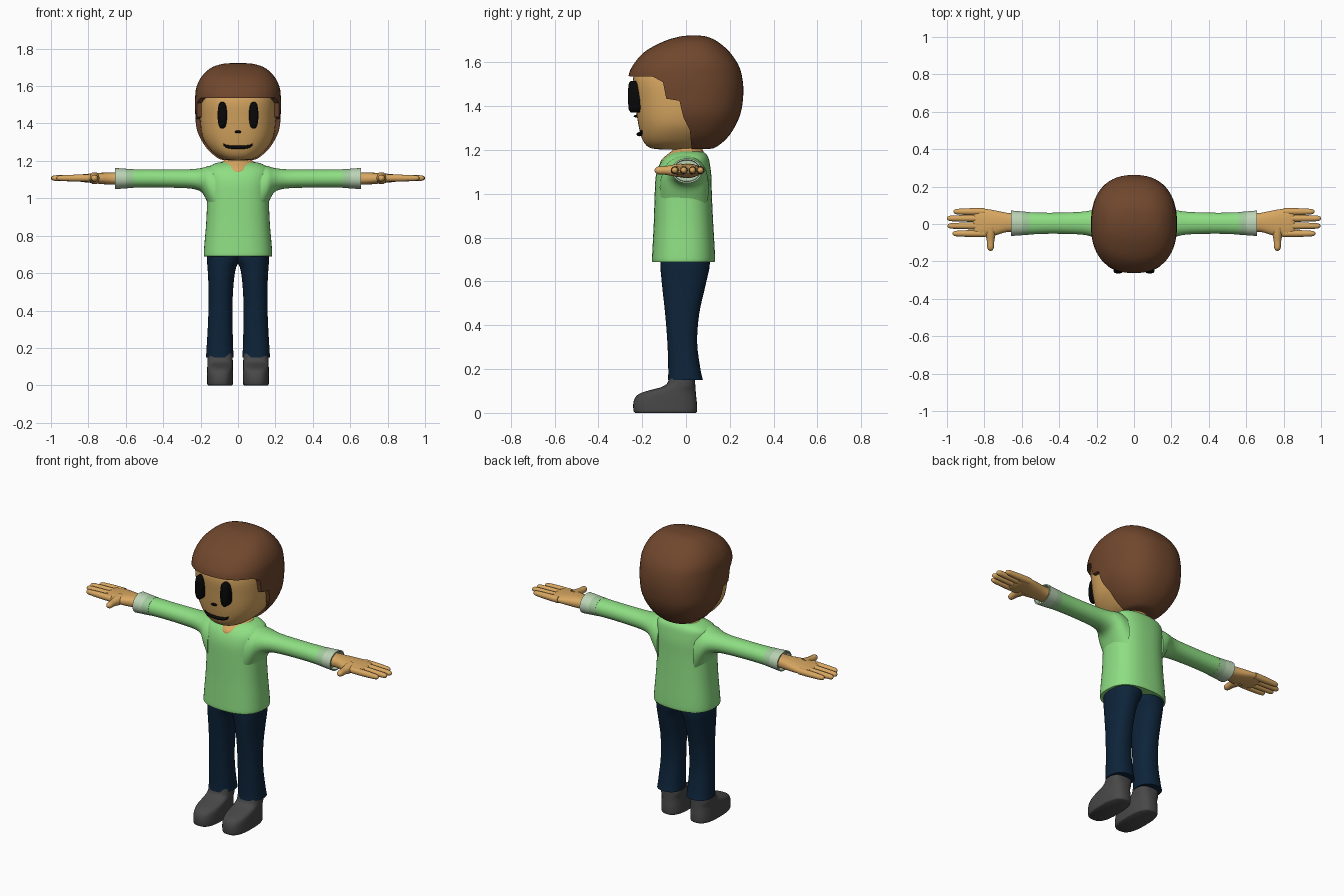
import bpy, bmesh, math


def material(name, r, g, b):
    m = bpy.data.materials.new(name)
    lin = [(c / 255 / 12.92 if c < 11 else ((c / 255 + .055) / 1.055) ** 2.4) for c in (r, g, b)]
    m.diffuse_color = (*lin, 1)
    return m


SKIN = material("skin tan", 216, 167, 97)
HAIR = material("hair brown", 112, 71, 45)
GREEN = material("sweater green", 142, 222, 131)
BAND = material("cuff band", 160, 203, 155)
CUFF = material("cuff pale", 188, 212, 182)
NAVY = material("trouser navy", 13, 36, 58)
GREY = material("shoe grey", 72, 72, 73)
BLACK = material("black", 8, 8, 8)


def spline(rows, steps):
    """Catmull-Rom interpolation between ring rows."""
    out = []
    for i in range(len(rows) - 1):
        p = [rows[max(i - 1, 0)], rows[i], rows[i + 1], rows[min(i + 2, len(rows) - 1)]]
        for s in range(steps):
            t = s / steps
            out.append([.5 * (2 * b + (c - a) * t + (2 * a - 5 * b + 4 * c - d) * t * t
                              + (3 * b - a - 3 * c + d) * t ** 3) for a, b, c, d in zip(*p)])
    return out + [list(rows[-1])]


def loft(name, axis, rings, mat, e=2.3, n=32, steps=4, mirror=False):
    """Rings (t, u0, u1, v0, v1) of superellipses along an axis, capped."""
    bm = bmesh.new()
    loops = []
    for t, u0, u1, v0, v1 in (spline(rings, steps) if steps > 1 else rings):
        loop = []
        for k in range(n):
            a = 2 * math.pi * k / n
            c, s = math.cos(a), math.sin(a)
            u = (u0 + u1) / 2 + (u1 - u0) / 2 * math.copysign(abs(c) ** (2 / e), c)
            v = (v0 + v1) / 2 + (v1 - v0) / 2 * math.copysign(abs(s) ** (2 / e), s)
            loop.append(bm.verts.new({'x': (t, u, v), 'y': (u, t, v), 'z': (u, v, t)}[axis]))
        loops.append(loop)
    for a, b in zip(loops, loops[1:]):
        for k in range(n):
            bm.faces.new((a[k], a[k - 1], b[k - 1], b[k]))
    bm.faces.new(loops[0])
    bm.faces.new(loops[-1])
    bmesh.ops.recalc_face_normals(bm, faces=bm.faces)
    return finish(name, bm, mat, mirror)


def finish(name, bm, mat, mirror=False):
    me = bpy.data.meshes.new(name)
    bm.to_mesh(me)
    bm.free()
    me.materials.append(mat)
    ob = bpy.data.objects.new(name, me)
    bpy.context.collection.objects.link(ob)
    smooth(ob)
    if mirror:
        ob.modifiers.new("mirror", 'MIRROR').use_mirror_merge = False
    return ob


def smooth(ob):
    bpy.ops.object.select_all(action='DESELECT')
    ob.select_set(True)
    bpy.context.view_layer.objects.active = ob
    bpy.ops.object.shade_smooth_by_angle(angle=math.radians(45))


def zring(z, w, y0, y1):
    return (z, -w, w, y0, y1)


# Head
loft("head", 'z', [zring(*r) for r in [
    (1.203, .05, -.12, .06), (1.213, .09, -.17, .09), (1.25, .14, -.2, .12),
    (1.32, .187, -.218, .18), (1.42, .203, -.232, .21), (1.54, .2, -.24, .21),
    (1.62, .16, -.18, .17), (1.67, .09, -.08, .1)]], SKIN, 2.4, 48)

# Hair: full cap with the face opening cut away sideways
hair = loft("hair", 'z', [zring(*r) for r in [
    (1.205, .08, -.1, .1), (1.215, .11, -.15, .14), (1.27, .17, -.2, .2),
    (1.36, .218, -.245, .247), (1.46, .229, -.26, .262), (1.54, .229, -.262, .255),
    (1.595, .222, -.237, .236), (1.65, .195, -.187, .197), (1.695, .148, -.105, .145),
    (1.717, .09, -.035, .098), (1.723, .03, .01, .06)]], HAIR, 2.35, 56)
opening = [(-.4, 1.54), (-.15, 1.535), (-.105, 1.51), (-.09, 1.435), (-.03, 1.425),
           (-.012, 1.35), (.018, 1.29), (.035, 1.1), (-.4, 1.1)]
bm = bmesh.new()
face = bm.faces.new([bm.verts.new((-.4, y, z)) for y, z in opening])
ext = bmesh.ops.extrude_face_region(bm, geom=[face])["geom"]
bmesh.ops.translate(bm, vec=(.8, 0, 0), verts=[v for v in ext if isinstance(v, bmesh.types.BMVert)])
bmesh.ops.recalc_face_normals(bm, faces=bm.faces)
cutter = finish("face_opening_cutter", bm, HAIR)
cutter.hide_render = True
mod = hair.modifiers.new("cut", 'BOOLEAN')
mod.operation, mod.object, mod.solver = 'DIFFERENCE', cutter, 'EXACT'
bpy.context.view_layer.objects.active = hair
bpy.ops.object.modifier_apply(modifier=mod.name)
bpy.data.objects.remove(cutter)
smooth(hair)

# Face details
loft("eye", 'y', [(-.2, .059, .109, 1.372, 1.516), (-.252, .059, .109, 1.372, 1.516),
                  (-.261, .064, .104, 1.382, 1.506), (-.264, .074, .094, 1.41, 1.48)],
     BLACK, 2.5, 32, 1, True)
loft("nose", 'x', [(x, -.225 - r, -.225 + r, 1.355 - r / 2, 1.355 + r / 2)
                   for x, r in [(-.017, .006), (-.008, .013), (.008, .013), (.017, .006)]], BLACK, 2, 12)
loft("mouth", 'x', [(x, y - r, y + r, z - r * .7, z + r * .7) for x, y, z, r in [
    (-.077, -.2, 1.287, .008), (-.055, -.207, 1.276, .012), (0, -.213, 1.272, .013),
    (.055, -.207, 1.276, .012), (.077, -.2, 1.287, .008)]], BLACK, 2, 12)

# Neck, flaring into the neckline
loft("neck", 'z', [zring(*r) for r in [
    (1.125, .04, -.118, .05), (1.15, .072, -.116, .06), (1.172, .092, -.095, .075),
    (1.192, .09, -.07, .08), (1.205, .075, -.06, .075), (1.25, .07, -.06, .07)]], SKIN, 2)

# Sweater body and sleeves
loft("sweater_body", 'z', [zring(*r) for r in [
    (.69, .176, -.148, .125), (.695, .183, -.155, .132), (.75, .18, -.153, .131),
    (.87, .17, -.147, .124), (1.0, .165, -.143, .118), (1.08, .168, -.138, .116),
    (1.13, .17, -.123, .11), (1.16, .163, -.102, .104), (1.178, .14, -.08, .095),
    (1.19, .11, -.055, .08), (1.195, .07, -.03, .05)]], GREEN, 2.5, 48)
loft("sleeve", 'x', [
    (.12, -.12, .105, .88, 1.178), (.16, -.108, .098, .97, 1.172), (.19, -.086, .087, 1.027, 1.163),
    (.23, -.066, .073, 1.048, 1.157), (.3, -.055, .064, 1.055, 1.154),
    (.45, -.052, .06, 1.058, 1.154), (.56, -.056, .063, 1.057, 1.155)], GREEN, 2.1, 32, 4, True)
loft("cuff_band", 'x', [(.558, -.057, .064, 1.056, 1.156), (.6, -.06, .067, 1.053, 1.158)],
     BAND, 2.1, 32, 1, True)
loft("cuff", 'x', [(.6, -.06, .067, 1.053, 1.158), (.657, -.064, .072, 1.049, 1.162),
                   (.657, -.057, .065, 1.056, 1.155), (.63, -.055, .063, 1.058, 1.153)],
     CUFF, 2.1, 32, 1, True)

# Hands: palm, four fingers, thumb
loft("palm", 'x', [
    (.62, -.042, .055, 1.072, 1.138), (.68, -.043, .06, 1.073, 1.138), (.74, -.06, .072, 1.077, 1.136),
    (.79, -.068, .08, 1.083, 1.132), (.84, -.067, .081, 1.088, 1.127),
    (.86, -.058, .074, 1.096, 1.119)], SKIN, 2.4, 32, 4, True)
for i, (y, tip) in enumerate([(-.051, .97), (-.01, .997), (.03, 1.0), (.066, .965)]):
    loft(f"finger_{i + 1}", 'x', [
        (x, y - r, y + r, 1.108 - r, 1.108 + r) for x, r in [
            (.8, .019), (.87, .0185), (tip - .03, .0155), (tip - .01, .0125), (tip - .003, .008), (tip, .002)]],
        SKIN, 2, 14, 3, True)
loft("thumb", 'y', [(y, .767 - r, .767 + r, 1.107 - r, 1.107 + r) for y, r in [
    (-.02, .032), (-.06, .026), (-.09, .02), (-.125, .018), (-.138, .012), (-.144, .003)]],
    SKIN, 2, 16, 3, True)

# Trouser legs
loft("trouser_leg", 'z', [(z, a, b, c, d) for z, a, b, c, d in [
    (.15, .023, .171, -.082, .077), (.2, .026, .168, -.081, .066), (.32, .029, .161, -.085, .051),
    (.45, .029, .157, -.095, .06), (.56, .022, .159, -.107, .084), (.63, .01, .163, -.114, .1),
    (.67, -.01, .166, -.117, .108), (.73, -.02, .165, -.118, .11)]], NAVY, 2.3, 36, 4, True)

# Shoes
loft("shoe", 'z', [(z, .096 - w, .096 + w, c, d) for z, w, c, d in [
    (0, .064, -.232, .045), (.008, .069, -.239, .05), (.04, .07, -.241, .05), (.07, .07, -.232, .047),
    (.09, .069, -.208, .045), (.105, .068, -.16, .044), (.117, .068, -.115, .043),
    (.135, .068, -.086, .042), (.17, .066, -.076, .04)]], GREY, 2.7, 36, 4, True)
